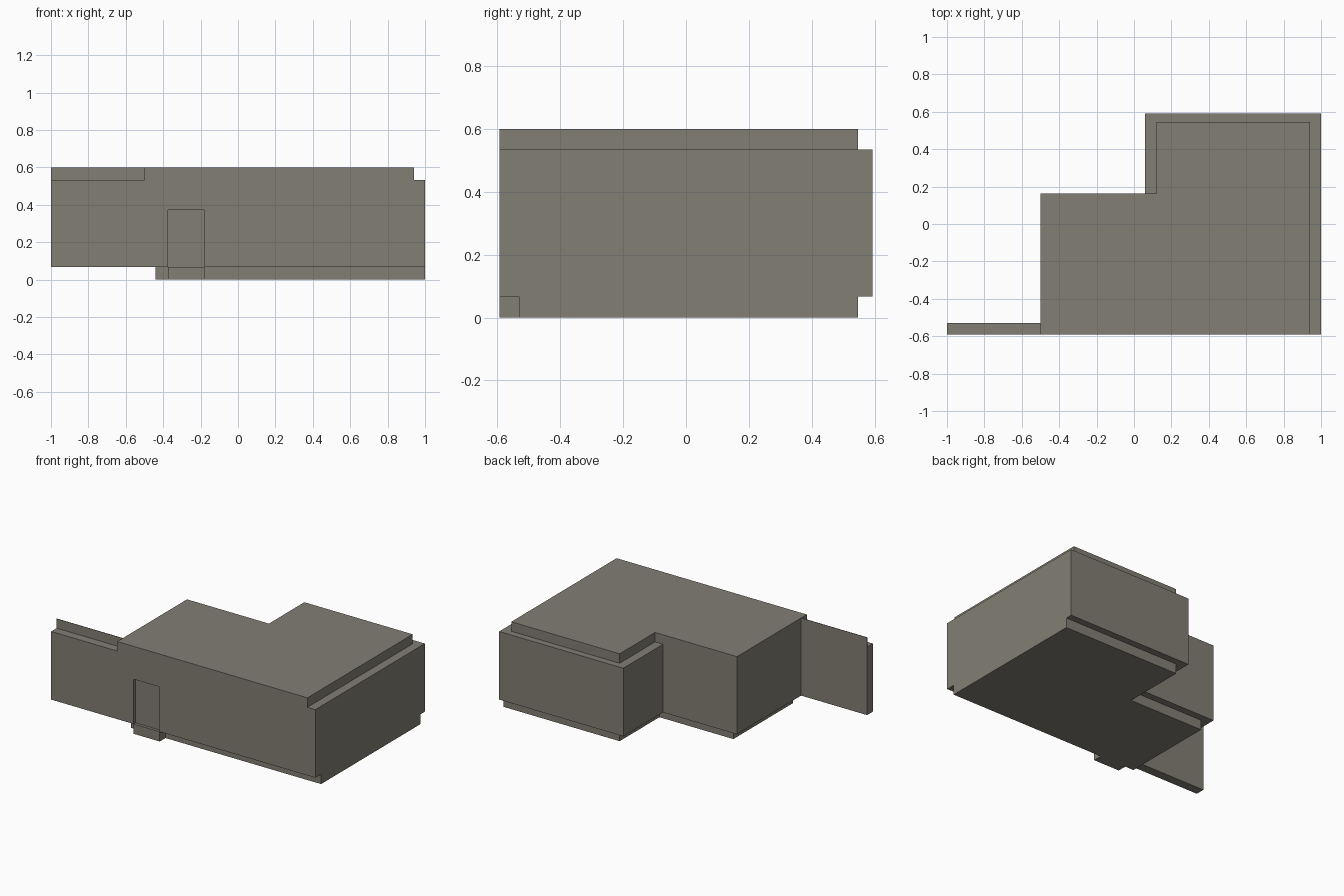
import bpy, bmesh
from mathutils import Vector

if "Cube" in bpy.data.objects:
    bpy.data.objects.remove(bpy.data.objects["Cube"])

# One flat colour for the whole building
stone = bpy.data.materials.new("warm_grey_stone")
stone.diffuse_color = (0.225, 0.211, 0.178, 1)
stone.use_nodes = True
stone.node_tree.nodes["Principled BSDF"].inputs["Base Color"].default_value = stone.diffuse_color

# Key levels
F, B = -0.592, 0.592            # front and back of the walls
FI, BI = -0.53, 0.546           # inset front and back lines
MID, MIDI = 0.163, 0.116        # back of the low wing, and its inset line
BASE, EAVE, TOP = 0.067, 0.533, 0.598

# Each part is a set of boxes: (x0, x1, y0, y1, z0, z1)
parts = {
    "foundation": [(-0.44, 1, FI, MIDI, 0, BASE), (0.12, 1, FI, BI, 0, BASE)],
    "entry_step": [(-0.375, -0.178, F, FI, 0, BASE)],
    "house_walls": [(-0.5, 1, F, MID, BASE, EAVE), (0.06, 1, F, B, BASE, EAVE)],
    "roof_slab": [(-0.5, 0.94, F, MID, EAVE, TOP), (0.12, 0.94, F, BI, EAVE, TOP)],
    "side_wall": [(-1, -0.5, F, FI, BASE, EAVE)],
    "side_wall_upstand": [(-1, -0.5, FI - 0.003, FI, EAVE, TOP)],
}
door_recess = (-0.375, -0.178, F - 0.01, F + 0.02, BASE, 0.373)

# Cut space along every box edge so neighbouring parts share clean joints
all_boxes = [b for boxes in parts.values() for b in boxes] + [door_recess]
cuts = [sorted({b[2 * a + s] for b in all_boxes for s in (0, 1)}) for a in range(3)]


def inside(p, b):
    return all(b[2 * a] < p[a] < b[2 * a + 1] for a in range(3))


def owner(cell):
    """Name of the part filling a cell, or None for empty space."""
    if any(not 0 <= cell[a] < len(cuts[a]) - 1 for a in range(3)):
        return None
    p = [(cuts[a][cell[a]] + cuts[a][cell[a] + 1]) / 2 for a in range(3)]
    if inside(p, door_recess):
        return None
    return next((n for n, boxes in parts.items() if any(inside(p, b) for b in boxes)), None)


cells = [(i, j, k) for i in range(len(cuts[0]) - 1)
         for j in range(len(cuts[1]) - 1) for k in range(len(cuts[2]) - 1)]
filled = {c: owner(c) for c in cells}


def build(name):
    """Outer skin of one part, without faces hidden against other parts."""
    bm = bmesh.new()
    for c in cells:
        if filled[c] != name:
            continue
        for a in range(3):
            u, v = (a + 1) % 3, (a + 2) % 3
            for side in (0, 1):
                n = list(c)
                n[a] += 1 if side else -1
                if filled.get(tuple(n)):
                    continue
                ring = [(0, 0), (1, 0), (1, 1), (0, 1)]
                verts = []
                for du, dv in (ring if side else ring[::-1]):
                    p = Vector()
                    p[a] = cuts[a][c[a] + side]
                    p[u] = cuts[u][c[u] + du]
                    p[v] = cuts[v][c[v] + dv]
                    verts.append(bm.verts.new(p))
                bm.faces.new(verts)
    bmesh.ops.remove_doubles(bm, verts=bm.verts[:], dist=0.0005)
    bmesh.ops.dissolve_limit(bm, angle_limit=0.01, verts=bm.verts[:], edges=bm.edges[:])
    me = bpy.data.meshes.new(name)
    bm.to_mesh(me)
    bm.free()
    me.materials.append(stone)
    bpy.context.collection.objects.link(bpy.data.objects.new(name, me))


for part in parts:
    build(part)
